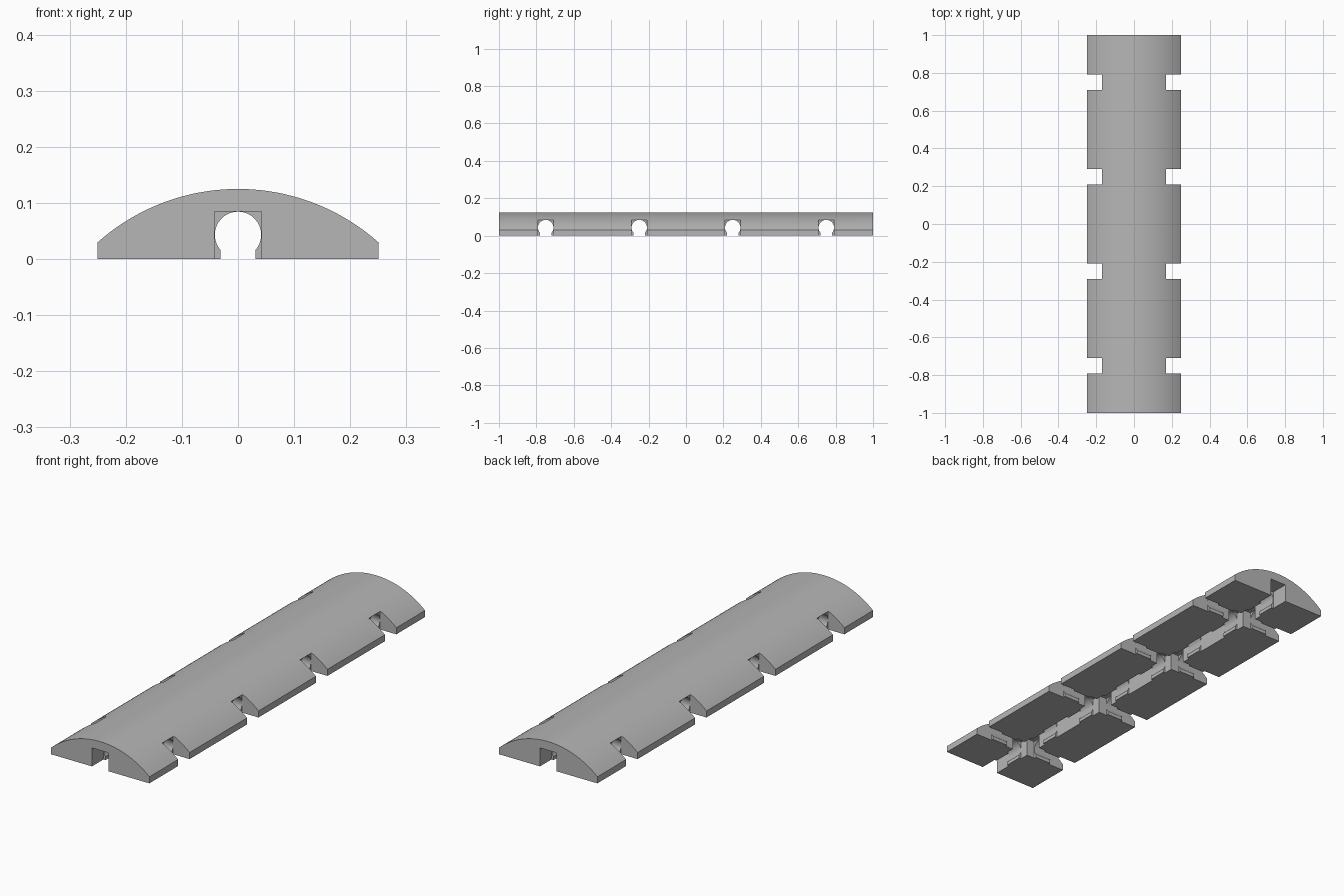
import bpy
import bmesh
from math import sin, cos, asin, pi
from mathutils import Matrix, Vector

cube = bpy.data.objects.get("Cube")
if cube:
    bpy.data.objects.remove(cube, do_unlink=True)

UNIT = 1 / 24            # half width of a cable channel
HALF_W, EDGE_H, TOP_H = 6 * UNIT, 0.03, 0.125
CHANNEL_H = 0.0845
JUNCTIONS = (-0.75, -0.25, 0.25, 0.75)

grey = bpy.data.materials.new("rubber grey")
grey.use_nodes = True
colour = (0.47, 0.47, 0.47, 1)
grey.diffuse_color = colour
grey.node_tree.nodes["Principled BSDF"].inputs["Base Color"].default_value = colour


def make_object(name, bm):
    bmesh.ops.recalc_face_normals(bm, faces=bm.faces)
    mesh = bpy.data.meshes.new(name)
    bm.to_mesh(mesh)
    bm.free()
    mesh.materials.append(grey)
    obj = bpy.data.objects.new(name, mesh)
    bpy.context.collection.objects.link(obj)
    return obj


def add_prism(bm, profile, start, end, matrix=Matrix()):
    """Extrude an (x, z) profile along y and place it."""
    verts = [bm.verts.new(matrix @ Vector((x, start, z))) for x, z in profile]
    face = bm.faces.new(verts)
    moved = bmesh.ops.extrude_face_region(bm, geom=[face])["geom"]
    step = matrix.to_3x3() @ Vector((0, end - start, 0))
    bmesh.ops.translate(bm, vec=step,
                        verts=[g for g in moved if isinstance(g, bmesh.types.BMVert)])


def shade(obj):
    bpy.ops.object.select_all(action='DESELECT')
    obj.select_set(True)
    bpy.context.view_layer.objects.active = obj
    bpy.ops.object.shade_smooth_by_angle(angle=pi / 6)


# Domed body
rise = TOP_H - EDGE_H
radius = (HALF_W ** 2 + rise ** 2) / (2 * rise)
sweep = asin(HALF_W / radius)
steps = 40
profile = [(-HALF_W, 0), (HALF_W, 0)]
for i in range(steps + 1):
    a = sweep * (1 - 2 * i / steps)
    profile.append((radius * sin(a), TOP_H - radius + radius * cos(a)))
bm = bmesh.new()
add_prism(bm, profile, -1, 1)
body = make_object("ramp_body", bm)

# Square cable channels, one lengthwise and four crosswise
quarter = Matrix.Rotation(pi / 2, 4, 'Z')
square = [(-UNIT, -0.1), (UNIT, -0.1), (UNIT, CHANNEL_H), (-UNIT, CHANNEL_H)]
places = [(Matrix(), 1.1)]
places += [(Matrix.Translation((0, y, 0)) @ quarter, 0.4) for y in JUNCTIONS]
for matrix, reach in places:
    bm = bmesh.new()
    add_prism(bm, square, -reach, reach, matrix)
    cutter = make_object("channel_cutter", bm)
    cutter.hide_render = True
    cut = body.modifiers.new("channel", 'BOOLEAN')
    cut.operation = 'DIFFERENCE'
    cut.solver = 'EXACT'
    cut.object = cutter
    bpy.context.view_layer.objects.active = body
    bpy.ops.object.modifier_apply(modifier=cut.name)
    bpy.data.objects.remove(cutter, do_unlink=True)
shade(body)

# Round cable clips on the four arms of every junction
bore, lip = UNIT - 0.0004, 0.031
centre = CHANNEL_H - bore
low = -pi / 2 + asin(lip / bore)
jaw = [(UNIT, 0), (lip, 0)]
for i in range(21):
    a = low + (pi / 2 - low) * i / 20
    jaw.append((bore * cos(a), centre + bore * sin(a)))
jaw.append((UNIT, CHANNEL_H))
bm = bmesh.new()
for y in JUNCTIONS:
    for arm in range(4):
        turn = Matrix.Translation((0, y, 0)) @ Matrix.Rotation(arm * pi / 2, 4, 'Z')
        for side in (-1, 1):
            add_prism(bm, [(side * x, z) for x, z in jaw], 2 * UNIT, 4 * UNIT, turn)
clips = make_object("cable_clips", bm)
shade(clips)
